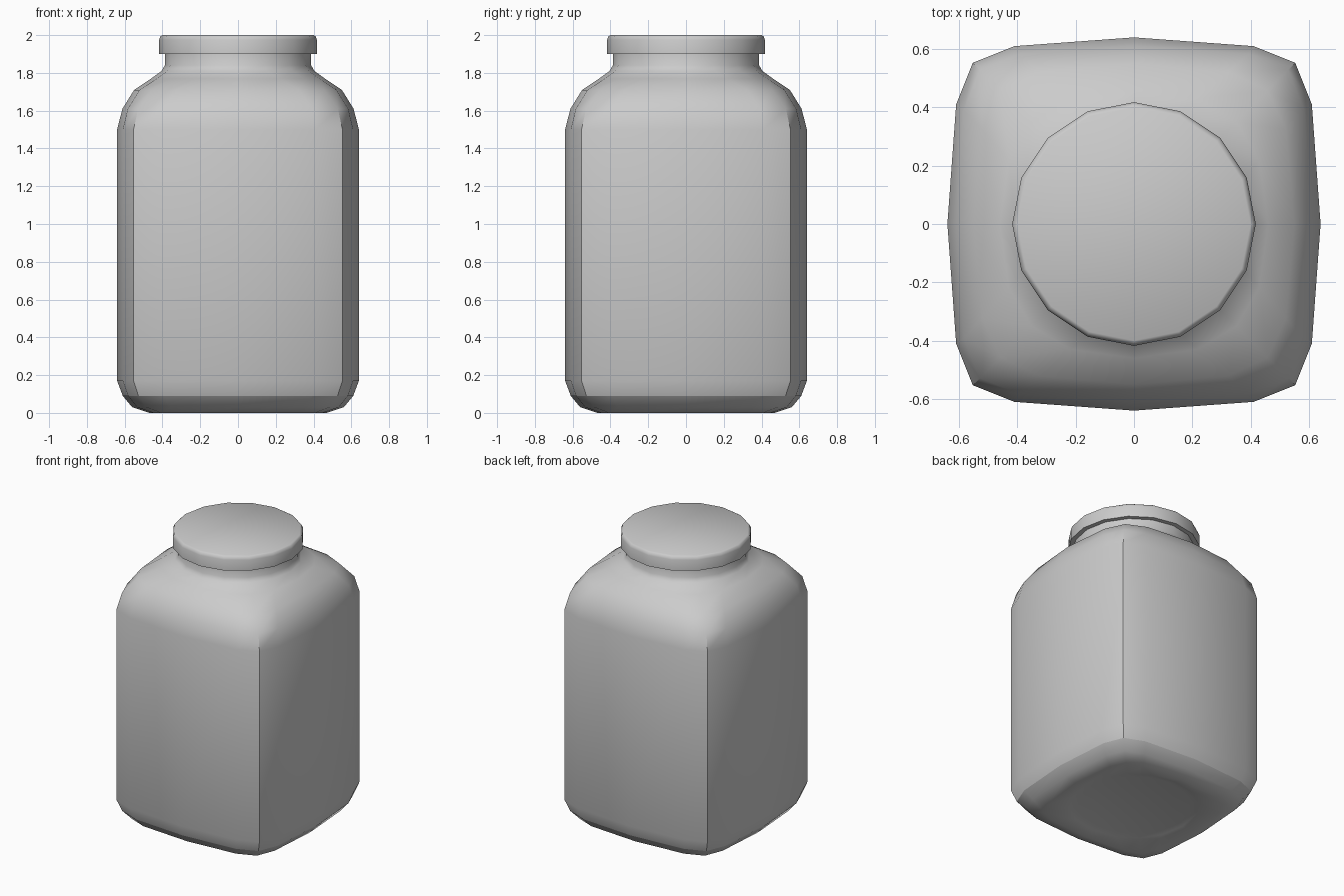
import bpy, bmesh, math
from mathutils import Vector

cube = bpy.data.objects.get("Cube")
if cube:
    bpy.data.objects.remove(cube, do_unlink=True)

grey = bpy.data.materials.new("plain grey")
grey.use_nodes = True
grey.diffuse_color = (0.6, 0.6, 0.6, 1)
grey.node_tree.nodes["Principled BSDF"].inputs["Base Color"].default_value = (0.6, 0.6, 0.6, 1)

# Rounded square: one quarter turned four times, 16 points in all
QUARTER = [(0.64, 0), (0.61, 0.41), (0.553, 0.553), (0.41, 0.61)]
SQUARE = []
for q in range(4):
    for x, y in QUARTER:
        for _ in range(q):
            x, y = -y, x
        SQUARE.append((x, y))
CIRCLE = [(math.cos(i * math.pi / 8), math.sin(i * math.pi / 8)) for i in range(16)]


def ring(z, radius, roundness):
    """A ring of the given half width, from square (0) to circle (1)."""
    pts = []
    for (sx, sy), (cx, cy) in zip(SQUARE, CIRCLE):
        s = Vector((sx, sy, 0)) * (radius / 0.64)
        c = Vector((cx, cy, 0)) * radius
        p = s.lerp(c, roundness)
        p.z = z
        pts.append(p)
    return pts


def loft(name, rings, sharp_z=()):
    """Join the rings with quads, cap both ends and smooth by angle."""
    bm = bmesh.new()
    loops = [[bm.verts.new(p) for p in ring(*r)] for r in rings]
    for a, b in zip(loops, loops[1:]):
        for i in range(16):
            j = (i + 1) % 16
            bm.faces.new((a[i], a[j], b[j], b[i]))
    bm.faces.new(loops[0][::-1])
    bm.faces.new(loops[-1])
    bmesh.ops.recalc_face_normals(bm, faces=bm.faces)
    mesh = bpy.data.meshes.new(name)
    bm.to_mesh(mesh)
    bm.free()
    mesh.materials.append(grey)
    obj = bpy.data.objects.new(name, mesh)
    bpy.context.collection.objects.link(obj)
    bpy.ops.object.select_all(action='DESELECT')
    obj.select_set(True)
    bpy.context.view_layer.objects.active = obj
    bpy.ops.object.shade_smooth_by_angle(angle=math.radians(38))
    # Crisp crease around the chosen heights
    for e in mesh.edges:
        if any(all(abs(mesh.vertices[v].co.z - z) < 1e-4 for v in e.vertices) for z in sharp_z):
            e.use_edge_sharp = True
    return obj


# Jar body: (height, half width, roundness), from the recessed base to the neck
loft("jar_body", [
    (0.03, 0.36, 1.0),
    (0.02, 0.40, 0.9),
    (0.0, 0.47, 0.0),
    (0.03, 0.56, 0.0),
    (0.09, 0.61, 0.0),
    (0.17, 0.64, 0.0),
    (1.50, 0.64, 0.0),
    (1.61, 0.612, 0.0),
    (1.71, 0.55, 0.2),
    (1.77, 0.46, 0.65),
    (1.81, 0.405, 1.0),
    (1.84, 0.387, 1.0),
    (1.92, 0.387, 1.0),
], sharp_z=(0.09,))

# Lid with a bevelled rim
loft("lid", [
    (1.90, 0.418, 1.0),
    (1.975, 0.418, 1.0),
    (1.993, 0.411, 1.0),
    (2.0, 0.40, 1.0),
], sharp_z=(1.90,))
